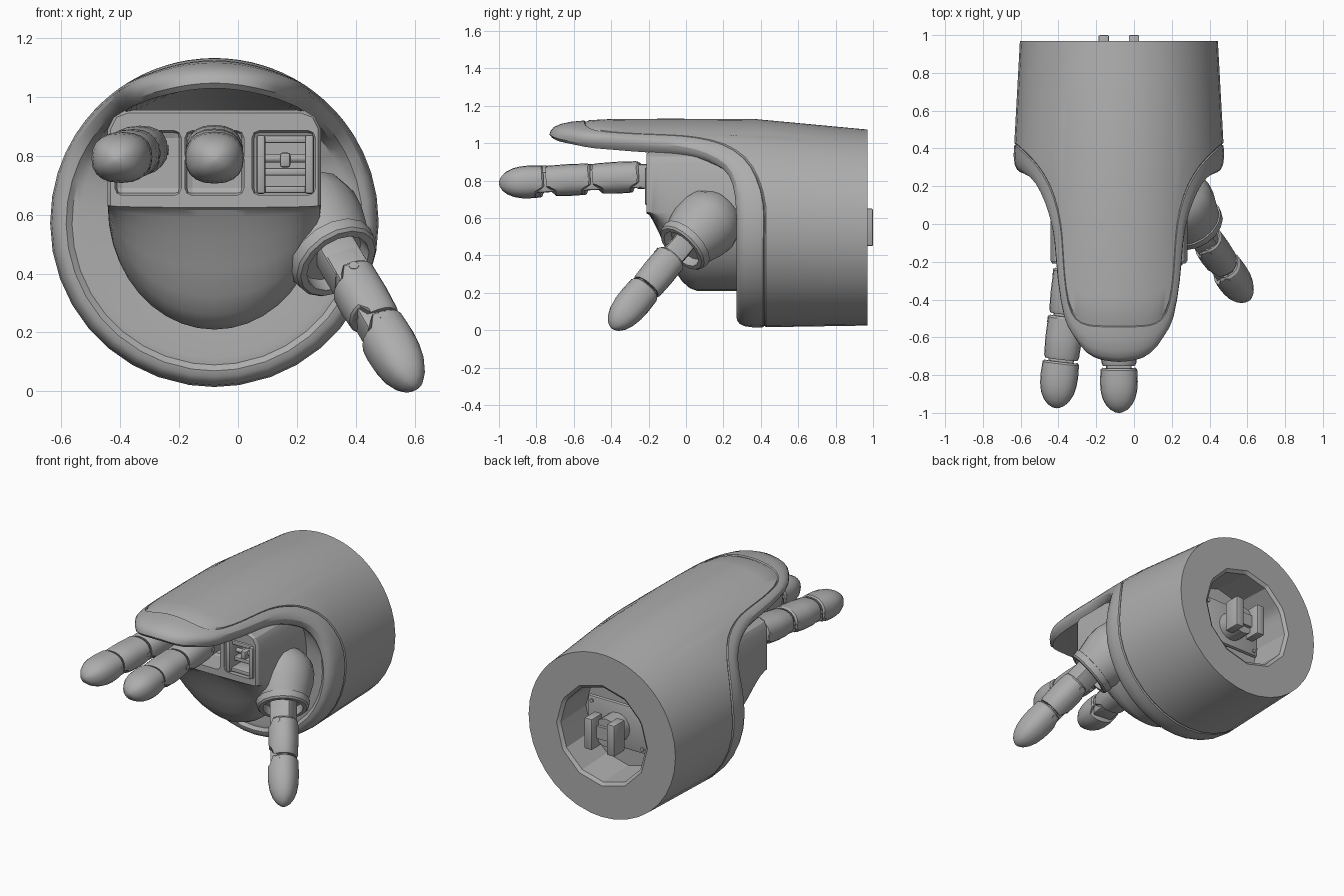
import bpy, bmesh, math
from mathutils import Vector, Matrix

if "Cube" in bpy.data.objects:
    bpy.data.objects.remove(bpy.data.objects["Cube"])

CX = -0.08
grey = bpy.data.materials.new("plain grey")
grey.use_nodes = True
grey.diffuse_color = (0.42, 0.42, 0.42, 1)
grey.node_tree.nodes["Principled BSDF"].inputs["Base Color"].default_value = grey.diffuse_color
parts = []


def finish(name, bm, matrix=None):
    bmesh.ops.recalc_face_normals(bm, faces=bm.faces)
    mesh = bpy.data.meshes.new(name)
    bm.to_mesh(mesh)
    bm.free()
    mesh.materials.append(grey)
    ob = bpy.data.objects.new(name, mesh)
    if matrix:
        ob.matrix_world = matrix
    bpy.context.collection.objects.link(ob)
    parts.append(ob)
    return ob


def loft(name, rings, matrix=None):
    """Skin closed rings of equal count and cap both ends."""
    bm = bmesh.new()
    rows = [[bm.verts.new(p) for p in ring] for ring in rings]
    n = len(rows[0])
    for a, b in zip(rows, rows[1:]):
        for i in range(n):
            j = (i + 1) % n
            bm.faces.new((a[i], a[j], b[j], b[i]))
    bm.faces.new(rows[0])
    bm.faces.new(rows[-1])
    return finish(name, bm, matrix)


def box(name, center, size, matrix=None, bevel=0.0):
    bm = bmesh.new()
    bmesh.ops.create_cube(bm, size=1)
    for v in bm.verts:
        v.co = Vector(center) + Vector([v.co[i] * size[i] for i in range(3)])
    if bevel:
        bmesh.ops.bevel(bm, geom=bm.edges[:], offset=bevel, segments=2, affect='EDGES', profile=0.5)
    return finish(name, bm, matrix)


def rod(name, a, b, r, matrix=None, sides=12):
    a, b = Vector(a), Vector(b)
    turn = (b - a).to_track_quat('Z', 'Y').to_matrix()
    circle = [turn @ Vector((r * math.cos(k), r * math.sin(k), 0))
              for k in (i * math.tau / sides for i in range(sides))]
    return loft(name, [[p + a for p in circle], [p + b for p in circle]], matrix)


def spline(points, steps):
    """Catmull-Rom curve through tuples."""
    out = []
    for i in range(len(points) - 1):
        p0, p1 = points[max(i - 1, 0)], points[i]
        p2, p3 = points[i + 1], points[min(i + 2, len(points) - 1)]
        for s in range(steps):
            t = s / steps
            out.append([b + 0.5 * t * (c - a + t * (2*a - 5*b + 4*c - d + t * (3*(b - c) + d - a)))
                        for a, b, c, d in zip(p0, p1, p2, p3)])
    return out + [list(points[-1])]


# Cuff and hood: front edge and seam as (angle from top, y) pairs
edge_seam = [(0, -.73, 0, -.535), (10, -.72, 9, -.535), (19, -.685, 17, -.53), (27, -.6, 24, -.5),
             (33, -.5, 28.5, -.42), (37.5, -.3, 31, -.27), (40, -.1, 32.5, -.08), (42.5, 0, 35, .06),
             (47, .1, 41, .2), (55, .2, 51, .31), (66, .25, 64, .38), (82, .268, 80, .42)]
edge_seam += [(a, .27, a, .42) for a in range(100, 181, 20)]
half = spline(edge_seam, 2)
outline = half + [[-a, y, -b, z] for a, y, b, z in half[-2:0:-1]]


def shell_point(angle, y, inset, radius=None):
    t = max(0, (y - .35) / .62)
    droop = .03 * max(0, (-.3 - y) / .43) ** 2
    r = .558 - .034 * t - inset if radius is None else radius
    k = math.radians(angle)
    return Vector((CX + r * math.sin(k), y, .573 - .024 * t - droop + r * math.cos(k)))


def mix(a, b, t):
    return a + (b - a) * t


def hole_radius(angle, r):
    return r * math.cos(math.pi / 12) / math.cos(math.radians(angle % 30 - 15))


rings = [[shell_point(a, .31, 0, .3) for a, y, b, z in outline],
         [shell_point(a, mix(y, .29, .6), .1) for a, y, b, z in outline],
         [shell_point(a, y + .015, .075) for a, y, b, z in outline]]
for s, inset in ((0, .055), (.03, .035), (.12, .018), (.3, .006), (.6, 0), (.95, 0), (.98, .007), (1, .007)):
    rings.append([shell_point(mix(a, b, s), mix(y, z, s), inset) for a, y, b, z in outline])
for u in (.012, .1, .3, .6, .85, 1):
    rings.append([shell_point(b, mix(z, .97, u), 0) for a, y, b, z in outline])
for y, r in ((.97, .325), (.955, .305), (.7, .305)):
    rings.append([shell_point(b, y, 0, hole_radius(b, r)) for a, _, b, _ in outline])
loft("cuff_and_hood", rings)

# Socket plate and coupling at the back
box("socket_plate", (CX, .8, .56), (.42, .03, .28), bevel=.01)
rod("coupling_hub", (CX, .69, .55), (CX, .93, .55), .09, sides=16)
box("coupling_bar", (CX, .92, .55), (.2, .06, .08))
for sx in (-1, 1):
    box("coupling_tab", (CX + sx * .08, .945, .55), (.055, .11, .2), bevel=.008)
    for sz in (-1, 1):
        rod("plate_screw", (CX + sx * .18, .8, .56 + sz * .11), (CX + sx * .18, .823, .56 + sz * .11), .012)


# Palm: box-topped, round-bottomed sections
def palm_section(y, depth, shrink=0):
    w = .362 - shrink
    pts = [(-w, .89), (-w + .02, .93), (-w + .06, .955 - shrink), (w - .06, .955 - shrink), (w - .02, .93), (w, .89)]
    pts += [(w * math.cos(k), .63 - depth * math.sin(k)) for k in (i * math.pi / 20 for i in range(21))]
    return [Vector((CX + x, y, z)) for x, z in pts]


palm = loft("palm", [palm_section(*s) for s in (
    (.36, .42), (.06, .42), (.02, .405), (-.02, .37), (-.06, .31), (-.1, .215),
    (-.14, .12), (-.18, .04), (-.195, .015), (-.21, .006, .01))])
cutters = []
for x, w in ((-.305, .225), (CX, .2), (.155, .215)):
    cutters.append(box("bay_cutter", (x, -.16, .775), (w, .26, .22), bevel=.025))
for cutter in cutters:
    parts.remove(cutter)
    cutter.hide_render = True
    cutter.hide_set(True)
    cutter.display_type = 'WIRE'
    mod = palm.modifiers.new("bay", 'BOOLEAN')
    mod.operation, mod.object, mod.solver = 'DIFFERENCE', cutter, 'EXACT'

# Empty knuckle mount in the third bay
for sx in (-1, 1):
    box("mount_cheek", (.16 + sx * .082, -.15, .77), (.03, .14, .2), bevel=.008)
for z, d in ((.685, .12), (.745, .06), (.855, .1)):
    box("mount_bridge", (.16, -.14, z), (.15, d, .025), bevel=.006)
rod("mount_pin", (.07, -.14, .79), (.25, -.14, .79), .014)
box("mount_hook", (.16, -.14, .785), (.035, .08, .05), bevel=.008)


# Fingers: local -y runs to the tip, z is the back of the finger
def frame(base, tip, up):
    base, tip = Vector(base), Vector(tip)
    y = (base - tip).normalized()
    x = y.cross(Vector(up)).normalized()
    z = x.cross(y)
    m = Matrix((x, y, z)).transposed().to_4x4()
    m.translation = base
    return m, (tip - base).length


def segment(name, m, start, end, a, b, is_tip):
    shape = [(0, .88), (.04, .97), (.3, 1), (.5, .97), (.68, .87), (.83, .68), (.93, .45), (.985, .2), (1, .04)] \
        if is_tip else [(0, .86), (.05, .95), (.5, .97), (.93, .93), (1, .86)]
    rows = []
    for t, s in shape:
        row = []
        for i in range(20):
            k = i * math.tau / 20
            c, n = math.cos(k), math.sin(k)
            cut = .045 if n < -.4 else 0
            notch = cut * max(0, 1 - 3 * t) - (0 if is_tip else cut * max(0, 3 * t - 2))
            row.append(Vector((a * s * math.copysign(abs(c) ** .85, c), -(mix(start, end, t) + notch),
                               b * s * math.copysign(abs(n) ** .85, n))))
        rows.append(row)
    loft(name, rows, m)


def finger(name, base, tip, up, joints, a, b):
    m, length = frame(base, tip, up)
    stops = joints + [length]
    for i, (s, e) in enumerate(zip(stops, stops[1:])):
        segment(f"{name}_segment_{i + 1}", m, s + .012, e, a, b, e == length)
        box(f"{name}_joint_{i + 1}", (0, -s, -.005), (a * 1.35, .13, b * 1.25), m, .012)
        rod(f"{name}_pin_{i + 1}", (-a * .97, -s - .035, 0), (a * .97, -s - .035, 0), .017, m)
    box(name + "_root", (0, -joints[0] * .5, 0), (a * 1.3, joints[0] + .06, b * 1.5), m, .015)


finger("middle_finger", (CX, -.17, .825), (CX, -1, .785), (0, 0, 1), [.07, .33, .58], .1, .088)
finger("outer_finger", (-.32, -.15, .825), (-.415, -.975, .785), (0, 0, 1), [.08, .33, .57], .1, .086)
finger("thumb", (.335, -.015, .465), (.6, -.395, .012), (.92, .29, .29), [.1, .34], .092, .088)

# Thumb housing with a raised collar and a recess
m, _ = frame((.2, .17, .63), (.36, -.055, .405), (.92, .29, .29))
rings = [[Vector((r * math.cos(k), -y, r * math.sin(k))) for k in (i * math.tau / 16 for i in range(16))]
         for y, r in ((-.03, .13), (.03, .175), (.09, .185), (.16, .178), (.26, .15), (.262, .158),
                      (.3, .152), (.31, .142), (.31, .118), (.26, .112))]
loft("thumb_housing", rings, m)

# Smooth shading with sharp edges kept
bpy.ops.object.select_all(action='DESELECT')
for ob in parts:
    ob.select_set(True)
bpy.context.view_layer.objects.active = palm
bpy.ops.object.shade_smooth_by_angle(angle=math.radians(28))
